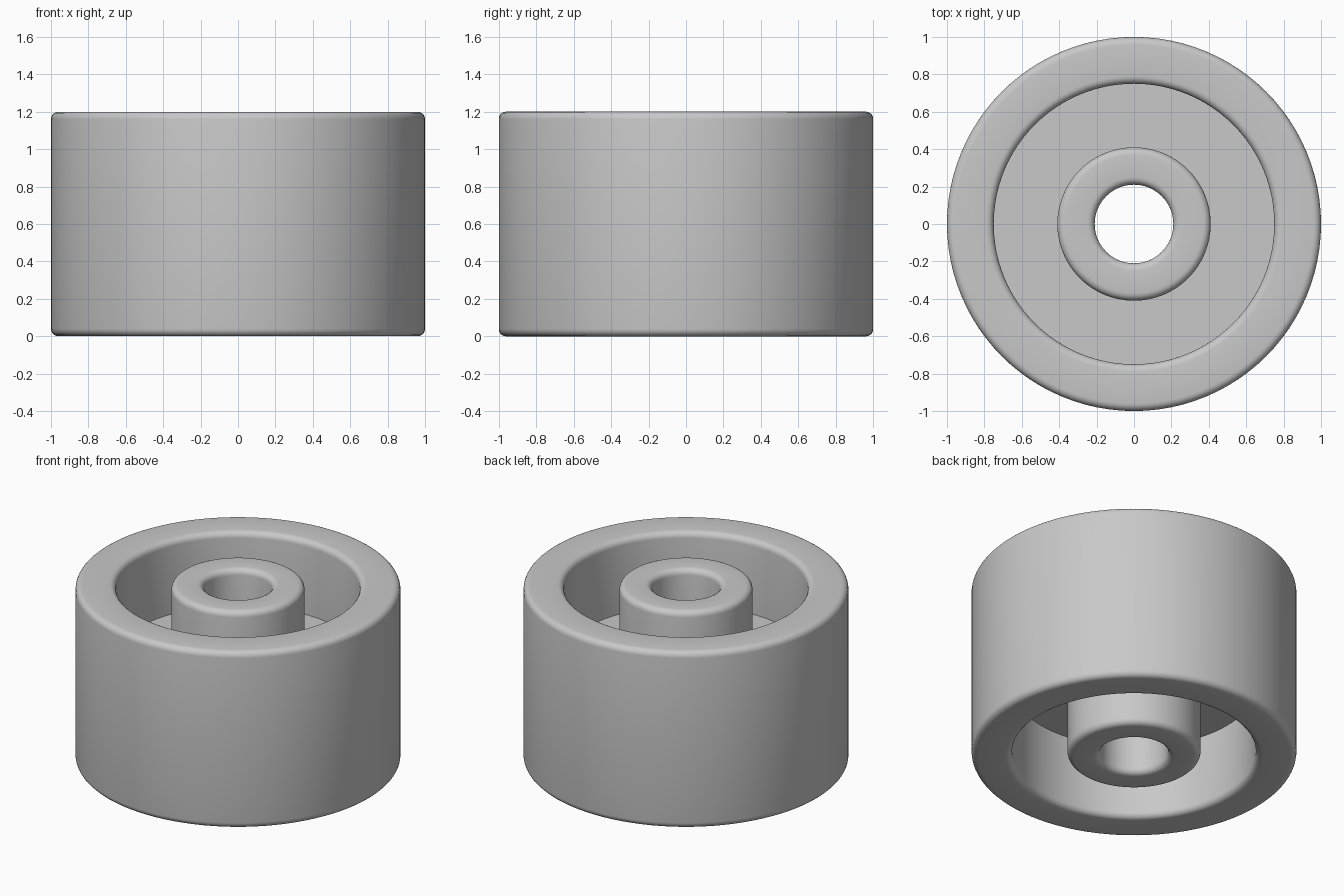
import bpy, bmesh, math
from mathutils import Vector

cube = bpy.data.objects.get("Cube")
if cube:
    bpy.data.objects.remove(cube, do_unlink=True)

HEIGHT, RECESS, FILLET = 1.2, 0.5, 0.04
OUTER, RIM_INNER, HUB, BORE = 1.0, 0.75, 0.41, 0.21
SEGMENTS, STEPS = 96, 5

grey = bpy.data.materials.new("light grey")
grey.use_nodes = True
colour = (0.58, 0.58, 0.58, 1)
grey.diffuse_color = colour
grey.node_tree.nodes["Principled BSDF"].inputs["Base Color"].default_value = colour


def arc(radius, side):
    """Quarter-round on a top edge; side is +1 when the wall faces outward."""
    return [(radius - side * FILLET * (1 - math.sin(a)), HEIGHT - FILLET * (1 - math.cos(a)))
            for a in (math.pi / 2 * i / STEPS for i in range(STEPS + 1))]


# Upper half of the cross-section: outer wall, rim, recess, hub, bore
floor = HEIGHT - RECESS
upper = (arc(OUTER, 1)[::-1] + arc(RIM_INNER, -1)
         + [(RIM_INNER, floor), (HUB, floor)]
         + arc(HUB, 1)[::-1] + arc(BORE, -1))
lower = [(r, HEIGHT - z) for r, z in reversed(upper)]

# Revolve the closed cross-section into the wheel
bm = bmesh.new()
ring = [bm.verts.new((r, 0, z)) for r, z in upper + lower]
edges = [bm.edges.new((ring[i - 1], ring[i])) for i in range(len(ring))]
bmesh.ops.spin(bm, geom=ring + edges, cent=Vector(), axis=(0, 0, 1),
               angle=math.tau, steps=SEGMENTS, use_merge=True)
bmesh.ops.remove_doubles(bm, verts=bm.verts[:], dist=0.0001)
bmesh.ops.recalc_face_normals(bm, faces=bm.faces[:])

mesh = bpy.data.meshes.new("roller_wheel")
bm.to_mesh(mesh)
bm.free()
mesh.materials.append(grey)
wheel = bpy.data.objects.new("roller_wheel", mesh)
bpy.context.collection.objects.link(wheel)

# Smooth walls and fillets, crisp recess corners
bpy.ops.object.select_all(action="DESELECT")
wheel.select_set(True)
bpy.context.view_layer.objects.active = wheel
bpy.ops.object.shade_smooth_by_angle(angle=math.radians(35))
